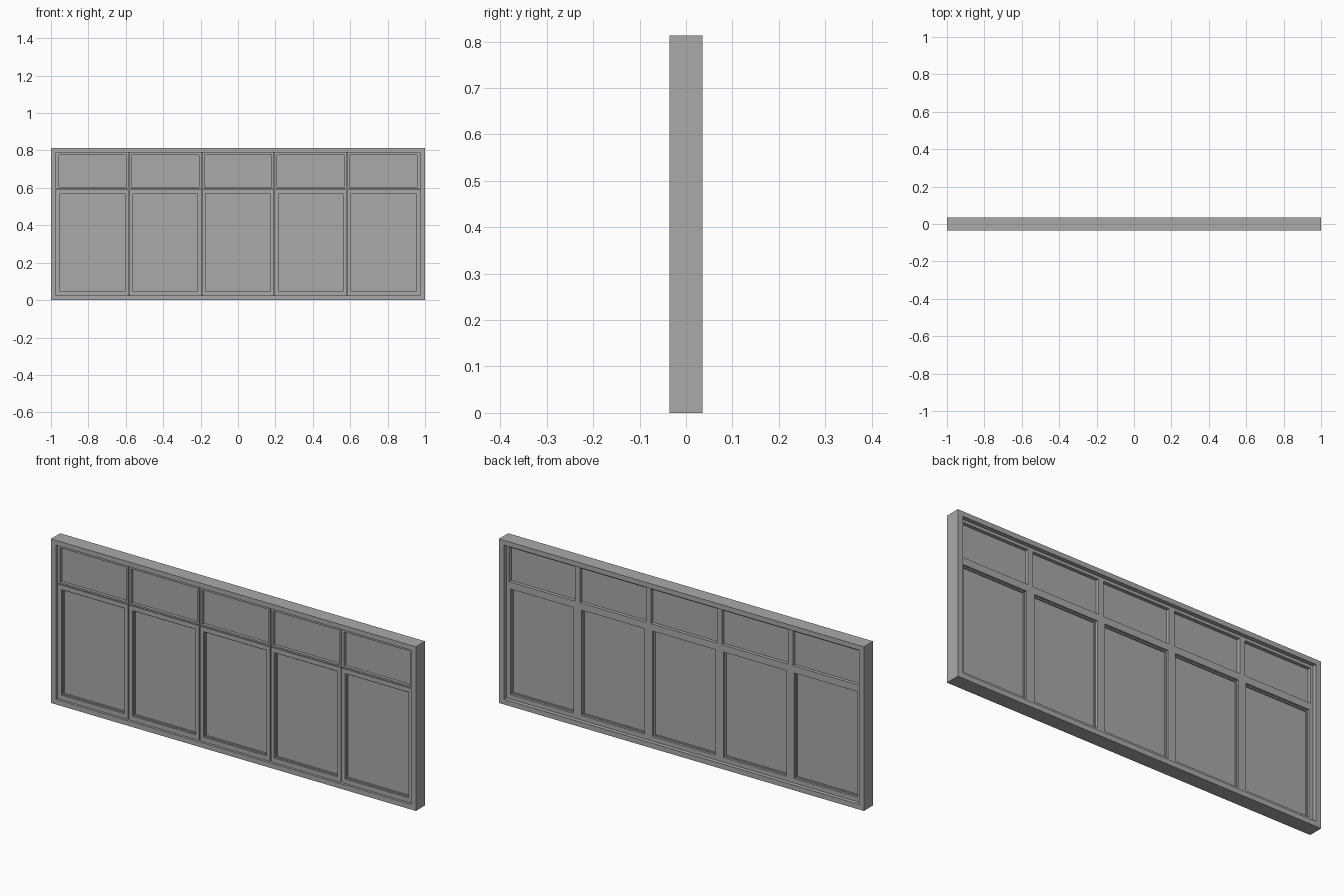
import bpy

cube = bpy.data.objects.get("Cube")
if cube:
    bpy.data.objects.remove(cube, do_unlink=True)

grey = bpy.data.materials.new("window_grey")
grey.use_nodes = True
colour = (0.4, 0.4, 0.4, 1)
grey.diffuse_color = colour
grey.node_tree.nodes["Principled BSDF"].inputs["Base Color"].default_value = colour


def add_mesh(name, verts, faces):
    mesh = bpy.data.meshes.new(name)
    mesh.from_pydata(verts, [], faces)
    mesh.materials.append(grey)
    obj = bpy.data.objects.new(name, mesh)
    bpy.context.collection.objects.link(obj)
    return obj


def box(name, x0, x1, y0, y1, z0, z1):
    verts = [(x, y, z) for x in (x0, x1) for y in (y0, y1) for z in (z0, z1)]
    faces = [(0, 1, 3, 2), (4, 6, 7, 5), (0, 4, 5, 1),
             (2, 3, 7, 6), (0, 2, 6, 4), (1, 5, 7, 3)]
    return add_mesh(name, verts, faces)


def ring(name, outer, inner, y0, y1):
    """Rectangular frame; outer and inner are (x0, x1, z0, z1)."""
    verts = []
    for x0, x1, z0, z1 in (outer, inner):
        for y in (y0, y1):
            verts += [(x0, y, z0), (x1, y, z0), (x1, y, z1), (x0, y, z1)]
    faces = []
    for i in range(4):
        j = (i + 1) % 4
        faces += [(i, j, 8 + j, 8 + i), (4 + j, 4 + i, 12 + i, 12 + j),
                  (j, i, 4 + i, 4 + j), (8 + i, 8 + j, 12 + j, 12 + i)]
    return add_mesh(name, verts, faces)


def inset(rect, d):
    x0, x1, z0, z1 = rect
    return (x0 + d, x1 - d, z0 + d, z1 - d)


HEIGHT, DEPTH = 0.813, 0.036
LEFT, BOTTOM, TOP, RAIL = -0.972, 0.025, 0.789, 0.594
FRONT, BACK = -0.024, 0.016
GLASS_FRONT, GLASS_BACK = -0.009, -0.001
COLUMNS, GAP = 5, 0.002
pitch = -2 * LEFT / COLUMNS

# Outer frame
ring("outer_frame", (-1, 1, 0, HEIGHT), (LEFT, -LEFT, BOTTOM, TOP), -DEPTH, DEPTH)

# Strips closing the joints between sashes, leaving a groove at the front
for i in range(1, COLUMNS):
    x = LEFT + i * pitch
    box(f"mullion_{i}", x - GAP, x + GAP, FRONT + 0.012, BACK, BOTTOM, TOP)

for i in range(COLUMNS):
    x0, x1 = LEFT + i * pitch, LEFT + (i + 1) * pitch
    # Outer columns butt against the frame
    a = x0 if i == 0 else x0 + GAP
    b = x1 if i == COLUMNS - 1 else x1 - GAP
    box(f"transom_{i + 1}", a, b, FRONT + 0.012, BACK, RAIL - GAP, RAIL + GAP)

    # Small upper light
    hole = (x0 + 0.014, x1 - 0.014, RAIL + 0.010, TOP - 0.014)
    ring(f"upper_sash_{i + 1}", (a, b, RAIL + GAP, TOP), hole, FRONT, BACK)
    box(f"upper_pane_{i + 1}", hole[0], hole[1], GLASS_FRONT, GLASS_BACK, hole[2], hole[3])

    # Tall lower light with a stepped glazing bead
    hole = (x0 + 0.021, x1 - 0.021, BOTTOM + 0.022, RAIL - 0.024)
    ring(f"lower_sash_{i + 1}", (a, b, BOTTOM, RAIL - GAP), hole, FRONT, BACK)
    opening = inset(hole, 0.006)
    ring(f"glazing_bead_{i + 1}", hole, opening, GLASS_FRONT - 0.006, GLASS_BACK + 0.006)
    box(f"lower_pane_{i + 1}", opening[0], opening[1], GLASS_FRONT, GLASS_BACK,
        opening[2], opening[3])
